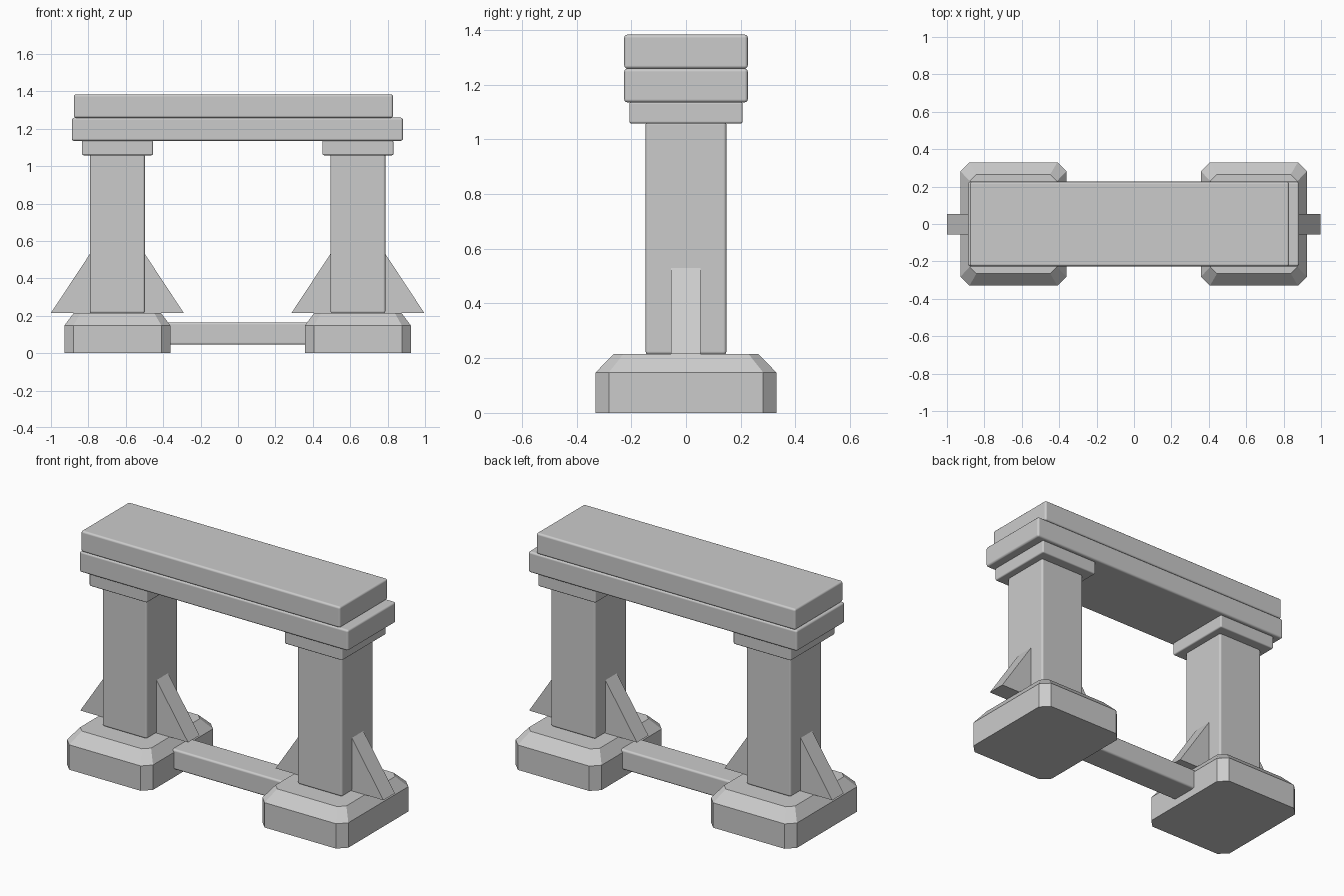
import bpy
import bmesh

if "Cube" in bpy.data.objects:
    bpy.data.objects.remove(bpy.data.objects["Cube"], do_unlink=True)

GREY = (0.6, 0.6, 0.6, 1)
stone = bpy.data.materials.new("light_grey_stone")
stone.use_nodes = True
stone.diffuse_color = GREY
stone.node_tree.nodes["Principled BSDF"].inputs["Base Color"].default_value = GREY


def add_loft(name, rings, bevel=0):
    """Solid through stacked rings of points, capped at both ends."""
    bm = bmesh.new()
    loops = [[bm.verts.new(p) for p in ring] for ring in rings]
    n = len(loops[0])
    for a, b in zip(loops, loops[1:]):
        for i in range(n):
            j = (i + 1) % n
            bm.faces.new((a[i], a[j], b[j], b[i]))
    bm.faces.new(loops[0][::-1])
    bm.faces.new(loops[-1])
    bmesh.ops.recalc_face_normals(bm, faces=bm.faces)
    mesh = bpy.data.meshes.new(name)
    bm.to_mesh(mesh)
    bm.free()
    mesh.materials.append(stone)
    obj = bpy.data.objects.new(name, mesh)
    bpy.context.collection.objects.link(obj)
    if bevel:
        mod = obj.modifiers.new("rounded_edges", "BEVEL")
        mod.width = bevel
        mod.segments = 3
        mesh.shade_smooth()
        mod.harden_normals = True
    return obj


def add_box(name, x0, x1, half_y, z0, z1, bevel=0.012):
    ring = [(x0, -half_y), (x1, -half_y), (x1, half_y), (x0, half_y)]
    return add_loft(name, [[(x, y, z) for x, y in ring] for z in (z0, z1)], bevel)


def octagon(cx, hx, hy, cut, z):
    """Rectangle ring with clipped corners."""
    quarter = [(hx, hy - cut), (hx - cut, hy)]
    pts = quarter + [(-x, y) for x, y in quarter[::-1]]
    pts += [(-x, -y) for x, y in pts]
    return [(cx + x, y, z) for x, y in pts]


# Two pillars, each with a foot, column, capital and a pair of braces
for side, cx in (("right", -0.645), ("left", 0.641)):
    add_loft(side + "_foot", [octagon(cx, 0.283, 0.33, 0.048, 0),
                              octagon(cx, 0.283, 0.33, 0.048, 0.148),
                              octagon(cx, 0.233, 0.265, 0.036, 0.215)])
    add_box(side + "_column", cx - 0.147, cx + 0.147, 0.148, 0.213, 1.065)
    add_box(side + "_capital", cx - 0.19, cx + 0.19, 0.207, 1.058, 1.137, 0.008)
    for label, s in (("outer", 1), ("inner", -1)):
        d = s if cx > 0 else -s
        profile = [(0.14, 0.215), (0.355, 0.215), (0.147, 0.53), (0.14, 0.53)]
        add_loft(f"{side}_{label}_brace",
                 [[(cx + d * x, y, z) for x, z in profile] for y in (-0.055, 0.053)])

# Stretcher between the feet
add_box("stretcher", -0.38, 0.38, 0.085, 0.045, 0.165)

# Lintel and the slab on top
add_box("lintel", -0.888, 0.882, 0.226, 1.135, 1.259)
add_box("top_slab", -0.877, 0.829, 0.226, 1.258, 1.383)
